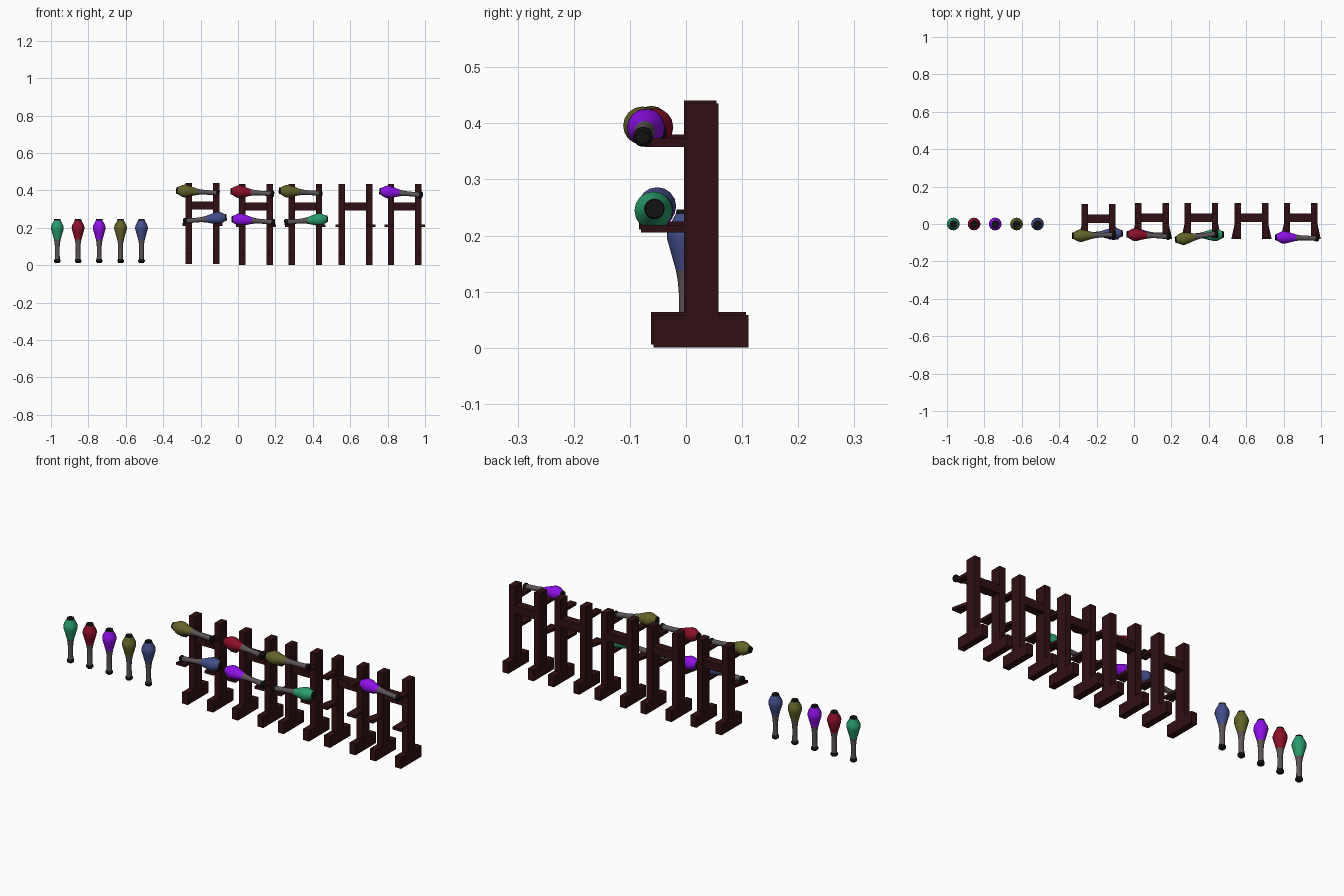
import bpy, bmesh, math
from mathutils import Vector, Matrix

if "Cube" in bpy.data.objects:
    bpy.data.objects.remove(bpy.data.objects["Cube"])


def mat(name, c):
    m = bpy.data.materials.new(name)
    m.diffuse_color = (*c, 1)
    m.use_nodes = True
    m.node_tree.nodes["Principled BSDF"].inputs["Base Color"].default_value = m.diffuse_color
    return m


WOOD = mat("dark_wood", (0.030, 0.005, 0.006))
GREY = mat("handle_grey", (0.105, 0.088, 0.095))
BLACK = mat("rubber_black", (0.006, 0.006, 0.006))
HEADS = {
    "green": mat("green", (0.022, 0.33, 0.15)),
    "red": mat("red", (0.26, 0.005, 0.022)),
    "purple": mat("purple", (0.29, 0.005, 0.85)),
    "olive": mat("olive", (0.125, 0.125, 0.022)),
    "blue": mat("blue", (0.055, 0.075, 0.25)),
}


def add_object(name, bm, mats):
    bmesh.ops.recalc_face_normals(bm, faces=bm.faces[:])
    me = bpy.data.meshes.new(name)
    bm.to_mesh(me)
    bm.free()
    for m in mats:
        me.materials.append(m)
    ob = bpy.data.objects.new(name, me)
    bpy.context.collection.objects.link(ob)
    return ob


def box(bm, x0, x1, y0, y1, z0, z1):
    m = Matrix.Translation(((x0 + x1) / 2, (y0 + y1) / 2, (z0 + z1) / 2)) \
        @ Matrix.Diagonal((x1 - x0, y1 - y0, z1 - z0, 1))
    bmesh.ops.create_cube(bm, size=1, matrix=m)


def slab(bm, outline, z0, z1):
    lo = [bm.verts.new((x, y, z0)) for x, y in outline]
    hi = [bm.verts.new((x, y, z1)) for x, y in outline]
    bm.faces.new(lo)
    bm.faces.new(hi)
    n = len(outline)
    for i in range(n):
        j = (i + 1) % n
        bm.faces.new((lo[i], lo[j], hi[j], hi[i]))


# Rack: two posts on long feet, a cross rail, two levels of holding arms
def rack(name, x, y=0.0, z=0.0):
    bm = bmesh.new()
    for s in (-1, 1):
        a, b = sorted((s * 0.056, s * 0.090))
        box(bm, a, b, -0.058, 0.111, 0, 0.058)        # foot
        box(bm, a, b, 0.0, 0.058, 0.058, 0.435)       # post
        box(bm, a, b, -0.074, 0.0, 0.358, 0.374)      # upper arm
        slab(bm, [(s * 0.056, 0.0), (s * 0.090, 0.0),
                  (s * 0.108, -0.08), (s * 0.056, -0.08)], 0.205, 0.219)  # flared lower arm
    box(bm, -0.056, 0.056, 0.010, 0.056, 0.293, 0.335)  # cross rail
    add_object(name, bm, [WOOD]).location = (x, y, z)


# Club: lathed profile (radius, height, material of the band above the point)
PROFILE = [(0.0, 0.0, 1), (0.012, 0.0, 1), (0.0175, 0.006, 1), (0.0175, 0.014, 1),
           (0.0135, 0.020, 0), (0.0125, 0.05, 0), (0.0125, 0.08, 0), (0.0145, 0.105, 0),
           (0.0180, 0.125, 2), (0.0270, 0.157, 2), (0.0335, 0.180, 2), (0.0340, 0.190, 2),
           (0.0310, 0.202, 2), (0.0185, 0.225, 1), (0.0165, 0.233, 1), (0.0, 0.233, 1)]


def club(name, colour, tail, tip, sides=16):
    bm = bmesh.new()
    rings = []
    for r, h, _ in PROFILE:
        if r == 0:
            rings.append([bm.verts.new((0, 0, h))] * sides)
        else:
            rings.append([bm.verts.new((r * math.cos(2 * math.pi * i / sides),
                                        r * math.sin(2 * math.pi * i / sides), h))
                          for i in range(sides)])
    for k in range(len(rings) - 1):
        a, b = rings[k], rings[k + 1]
        for i in range(sides):
            j = (i + 1) % sides
            f = bm.faces.new(list(dict.fromkeys((a[i], a[j], b[j], b[i]))))
            f.material_index = PROFILE[k][2]
    ob = add_object(name, bm, [GREY, BLACK, HEADS[colour]])
    d = Vector(tip) - Vector(tail)
    ob.matrix_world = Matrix.Translation(tail) @ d.to_track_quat('Z', 'Y').to_matrix().to_4x4()
    bpy.ops.object.select_all(action='DESELECT')
    ob.select_set(True)
    bpy.context.view_layer.objects.active = ob
    bpy.ops.object.shade_smooth_by_angle(angle=math.radians(30))


# Five racks in a row, the first slightly raised
rack("rack_1", -0.190, -0.004, 0.006)
for i, x in enumerate((0.096, 0.360, 0.628, 0.891)):
    rack(f"rack_{i + 2}", x)

# Standing clubs
for x, c in zip((-0.966, -0.855, -0.742, -0.628, -0.516),
                ("green", "red", "purple", "olive", "blue")):
    club(f"standing_club_{c}", c, (x, 0, 0.013), (x, 0, 0.246))

# Clubs lying on the racks: tail point, tip point
LYING = [
    ("upper_club_1", "olive", (-0.098, -0.058, 0.385), (-0.331, -0.063, 0.400)),
    ("upper_club_2", "red", (0.193, -0.068, 0.381), (-0.039, -0.054, 0.396)),
    ("upper_club_3", "olive", (0.450, -0.050, 0.383), (0.219, -0.085, 0.399)),
    ("upper_club_5", "purple", (0.988, -0.077, 0.375), (0.756, -0.070, 0.396)),
    ("lower_club_1", "blue", (-0.293, -0.058, 0.235), (-0.062, -0.050, 0.256)),
    ("lower_club_2", "purple", (0.198, -0.060, 0.229), (-0.034, -0.055, 0.247)),
    ("lower_club_3", "green", (0.248, -0.066, 0.229), (0.480, -0.056, 0.248)),
]
for name, c, tail, tip in LYING:
    club(name, c, tail, tip)
